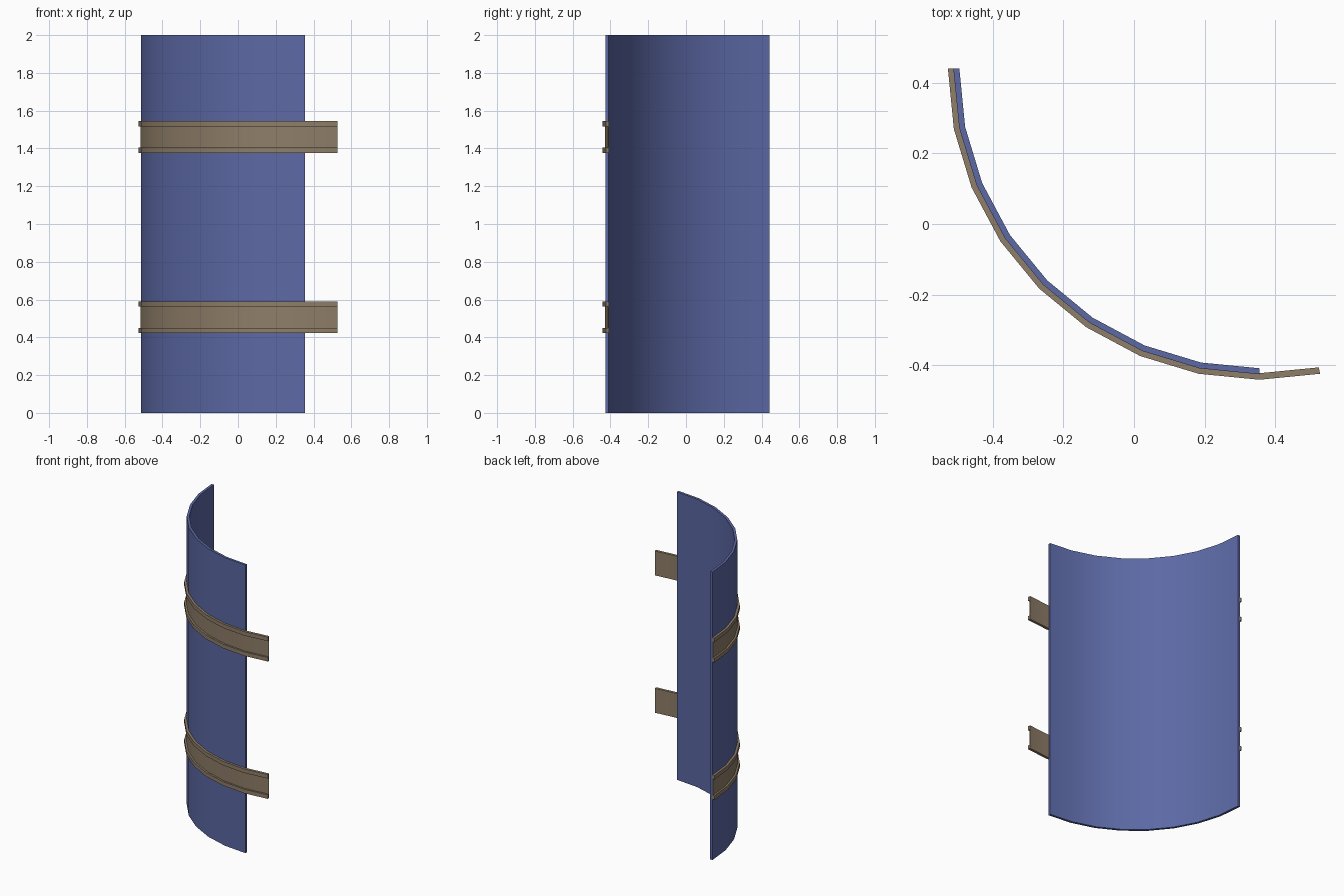
import bpy, bmesh, math

if "Cube" in bpy.data.objects:
    bpy.data.objects.remove(bpy.data.objects["Cube"])

# Shared arc layout: 32-sided circle, starting at its left-most vertex
R = 0.8835
CX, CY = 0.3556, R / 2
STEP = math.radians(11.25)


def material(name, color):
    m = bpy.data.materials.new(name)
    m.diffuse_color = (*color, 1)
    m.use_nodes = True
    m.node_tree.nodes["Principled BSDF"].inputs["Base Color"].default_value = m.diffuse_color
    return m


def sweep(name, profile, segments, mat):
    """Sweep a closed (radius, z) profile along the arc and cap both ends."""
    bm = bmesh.new()
    rings = []
    for k in range(segments + 1):
        a = math.pi + k * STEP
        rings.append([bm.verts.new((CX + r * math.cos(a), CY + r * math.sin(a), z))
                      for r, z in profile])
    n = len(profile)
    for a, b in zip(rings, rings[1:]):
        for i in range(n):
            j = (i + 1) % n
            bm.faces.new((a[i], a[j], b[j], b[i]))
    bm.faces.new(rings[0])
    bm.faces.new(rings[-1])
    bmesh.ops.recalc_face_normals(bm, faces=bm.faces)
    mesh = bpy.data.meshes.new(name)
    bm.to_mesh(mesh)
    bm.free()
    mesh.materials.append(mat)
    ob = bpy.data.objects.new(name, mesh)
    bpy.context.collection.objects.link(ob)
    bpy.context.view_layer.objects.active = ob
    ob.select_set(True)
    bpy.ops.object.shade_smooth_by_angle(angle=math.radians(30))
    ob.select_set(False)
    return ob


blue = material("slate blue", (0.107, 0.141, 0.376))
brown = material("dull brown", (0.275, 0.209, 0.139))

# Curved panel, a quarter circle
sweep("curved_panel", [(0.851, 0), (0.868, 0), (0.868, 2), (0.851, 2)], 8, blue)

# Channel-shaped bands: thin web with outward flanges, one segment longer than the panel
H, F = 0.169, 0.028
INNER, WEB = 0.865, 0.871
for label, z in (("lower", 0.422), ("upper", 1.376)):
    channel = [(INNER, z), (R, z), (R, z + F), (WEB, z + F),
               (WEB, z + H - F), (R, z + H - F), (R, z + H), (INNER, z + H)]
    sweep(label + "_band", channel, 9, brown)
